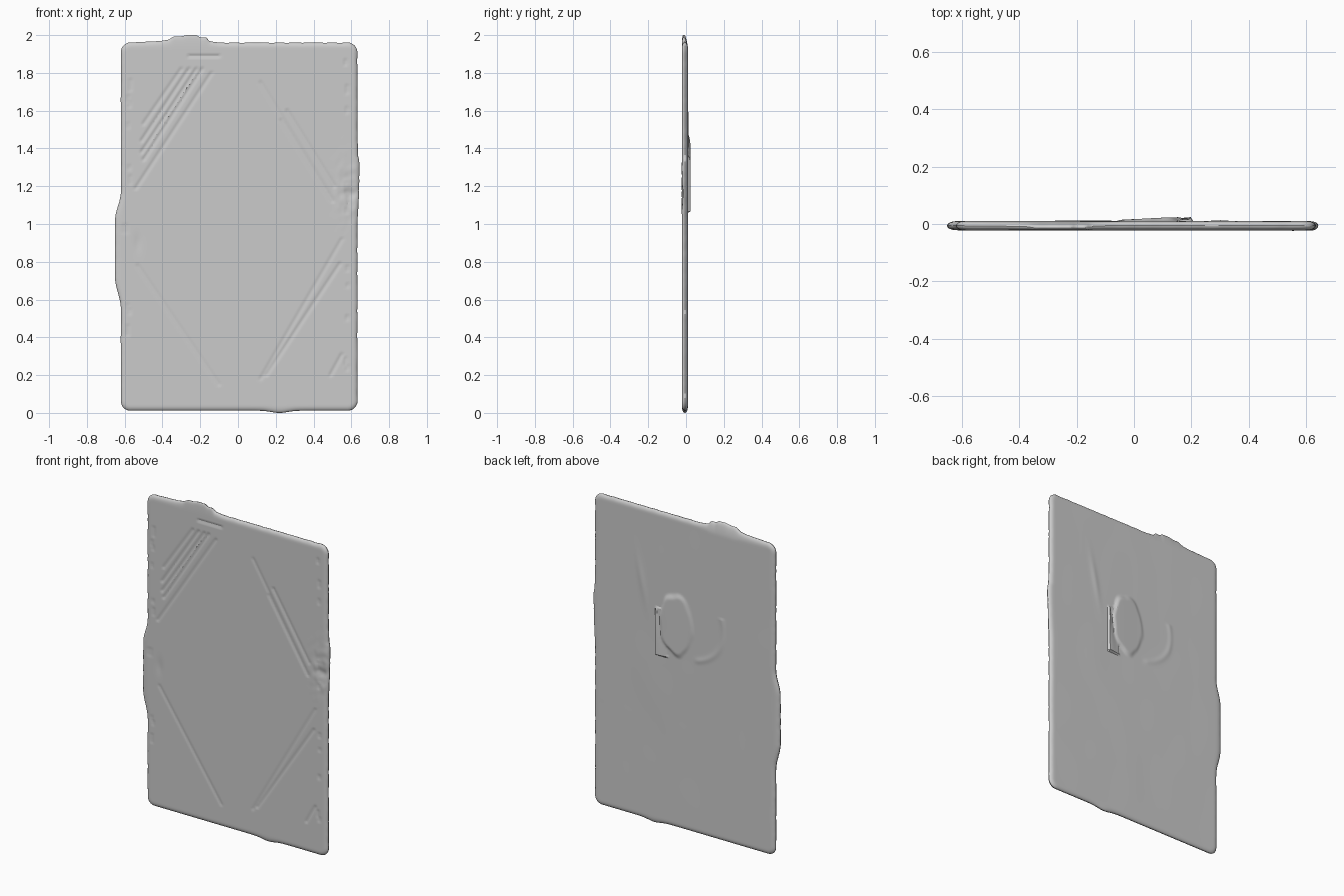
import bpy, bmesh, random
from math import hypot, sqrt, exp
from mathutils import Vector, noise

if "Cube" in bpy.data.objects:
    bpy.data.objects.remove(bpy.data.objects["Cube"])

random.seed(4)
CX, HW = 0.006, 0.626          # panel centre and half width
CZ, HH = 0.986, 0.974          # panel centre and half height
R = 0.05                       # corner radius
EDGE = 0.028                   # width of the rolled rim
MID, FRONT, BACK = -0.006, -0.022, 0.010
RIM = [0, 0.0015, 0.004, 0.008, 0.014, 0.02, 0.028, 0.038]

# engraved diagonal strokes on the front: x0, z0, x1, z1, depth
STROKES = [
    (-0.14, 1.80, -0.54, 1.19, .004), (-0.19, 1.82, -0.50, 1.34, .005),
    (-0.22, 1.82, -0.51, 1.38, .005), (-0.26, 1.82, -0.51, 1.44, .005),
    (-0.30, 1.82, -0.50, 1.53, .004), (0.12, 1.75, 0.50, 1.13, .003),
    (0.23, 1.55, 0.50, 1.12, .004), (0.26, 1.60, 0.51, 1.20, .004),
    (-0.53, 0.78, -0.10, 0.15, .003), (0.55, 0.92, 0.12, 0.18, .003),
    (0.54, 0.79, 0.15, 0.20, .004), (0.55, 0.31, 0.49, 0.20, .004),
    (-0.26, 1.89, -0.10, 1.89, .004),
]
# small nicks running down both side margins
for side in (-1, 1):
    for i in range(12):
        z = random.uniform(0.15, 1.85)
        x = side * 0.575 + random.uniform(-.01, .01)
        STROKES.append((x, z, x, z + random.uniform(.01, .04), .003))


def interp(t, pts):
    for (a, va), (b, vb) in zip(pts, pts[1:]):
        if a <= t <= b:
            return va + (vb - va) * (t - a) / (b - a)
    return 0.0


def step(a, b, t):
    t = min(1, max(0, (t - a) / (b - a)))
    return t * t * (3 - 2 * t)


def near(x, z, cx, cz, rx, rz):
    return exp(-((x - cx) / rx) ** 2 - ((z - cz) / rz) ** 2)


def groove(x, z):
    g = 0.0
    for x0, z0, x1, z1, depth in STROKES:
        if not (min(x0, x1) - .02 < x < max(x0, x1) + .02 and min(z0, z1) - .02 < z < max(z0, z1) + .02):
            continue
        dx, dz = x1 - x0, z1 - z0
        t = min(1, max(0, ((x - x0) * dx + (z - z0) * dz) / (dx * dx + dz * dz)))
        d = hypot(x - x0 - t * dx, z - z0 - t * dz)
        g = max(g, depth * (1 - step(.003, .012, d)))
    return g


def front_relief(x, z):
    # crumpled patch with a hollow on the right edge
    patch = near(x, z, 0.59, 1.18, .06, .15)
    crumple = patch * .006 * noise.noise(Vector((x * 35, z * 22, 0)))
    return groove(x, z) + crumple + .008 * near(x, z, 0.605, 1.16, .03, .05) \
        + .003 * near(x, z, -0.53, 0.9, .02, .05)


def back_relief(x, z):
    # gentle ripples
    h = .0012 * noise.noise(Vector((x * 5, z * 3, 3)))
    # raised leaf-shaped flap with a pointed side
    e = hypot((x - .06) / .125, (z - 1.28) / .2) + .12 * noise.noise(Vector((x * 14, z * 10, 7)))
    flap = 1 - step(.82, 1.0, e)
    if .12 < x < .2 and 1.06 < z < 1.36 and x > .12 + (z - 1.06) * .1:
        flap = max(flap, 1 - step(.0, .3 * (1.36 - z) + .001, .2 - x) * .6)
    h += flap * (.004 + .010 * step(-.1, .18, x))
    # curved crease and a long soft ridge either side of it
    h += .003 * step(-.30, -.25, x) * (1 - step(-.10, -.05, x)) * (z < 1.4) * \
        exp(-((hypot((x + .03) / .24, (z - 1.32) / .23) - 1) / .07) ** 2)
    return h + .003 * near(x - (z - 1.5) * .2, z, .30, 1.5, .02, .14)


def axis(half, spacing=0.0085):
    inner = half - R
    n = int(2 * inner / spacing)
    mid = [-inner + 2 * inner * i / n for i in range(n + 1)]
    return [-half + d for d in RIM] + mid + [half - d for d in reversed(RIM)]


def place(u, v):
    """Round the corners; return position and distance from the outline."""
    a, b = max(0, (abs(u) - HW + R) / R), max(0, (abs(v) - HH + R) / R)
    d = R * (1 - max(a, b))
    if a > 0 and b > 0:
        k = max(a, b) / hypot(a, b)
        u = (HW - R + R * a * k) * (1 if u > 0 else -1)
        v = (HH - R + R * b * k) * (1 if v > 0 else -1)
    return CX + u, CZ + v, d


def warp(x, z):
    """Irregular outline: swollen left edge, torn top, uneven right and bottom."""
    dx = -.031 * (step(.55, .72, z) - step(1.02, 1.17, z)) * step(-.55, -.62, x)
    if x > .55:
        dx += step(.56, .63, x) * interp(z, [(1.0, 0), (1.1, .006), (1.28, .011), (1.34, .010), (1.36, .003), (1.5, 0)])
    up = interp(x, [(-.6, 0), (-.42, .008), (-.37, .014), (-.34, .033), (-.30, .034), (-.27, .040),
                    (-.22, .040), (-.20, .027), (-.17, .028), (-.15, .008), (-.1, 0)])
    w = step(1.925, 1.955, z)
    drop = (1 - step(.01, .06, z)) * .012 * near(x, 0, .22, 0, .06, 1)
    rough = .002 * noise.noise(Vector((x * 25, z * 25, 1)))
    edge = max(step(.60, .63, abs(x - CX)), step(.95, .974, abs(z - CZ)))
    return x + dx + rough * edge, z + up * w - drop + rough * edge * (z > .1), -.008 * w * min(1, up / .03)


us, vs = axis(HW), axis(HH)
bm = bmesh.new()
for is_front in (True, False):
    rows = []
    for v in vs:
        row = []
        for u in us:
            x, z, d = place(u, v)
            t = 1 if d >= EDGE else sqrt(max(0, 1 - (1 - d / EDGE) ** 2))
            y = FRONT + front_relief(x, z) if is_front else BACK + back_relief(x, z)
            wx, wz, wy = warp(x, z)
            y = MID + (y - MID) * t + wy * (1 - t if is_front else 1)
            row.append(bm.verts.new((wx, y, wz)))
        rows.append(row)
    for r0, r1 in zip(rows, rows[1:]):
        for i in range(len(us) - 1):
            q = (r0[i], r0[i + 1], r1[i + 1], r1[i])
            bm.faces.new(q if is_front else q[::-1])

# join the two skins along the shared outline
rim = [v for v in bm.verts if v.is_boundary]
bmesh.ops.remove_doubles(bm, verts=rim, dist=.0004)
for v in bm.verts:
    if v.is_boundary:
        v.co.y = MID
bmesh.ops.recalc_face_normals(bm, faces=bm.faces)
low = min(v.co.z for v in bm.verts)
for v in bm.verts:
    v.co.z -= low * (1 - step(0, .06, v.co.z))

mesh = bpy.data.meshes.new("worn_panel")
bm.to_mesh(mesh)
bm.free()
panel = bpy.data.objects.new("worn_panel", mesh)
bpy.context.collection.objects.link(panel)
bpy.context.view_layer.objects.active = panel
panel.select_set(True)
bpy.ops.object.shade_smooth_by_angle()
